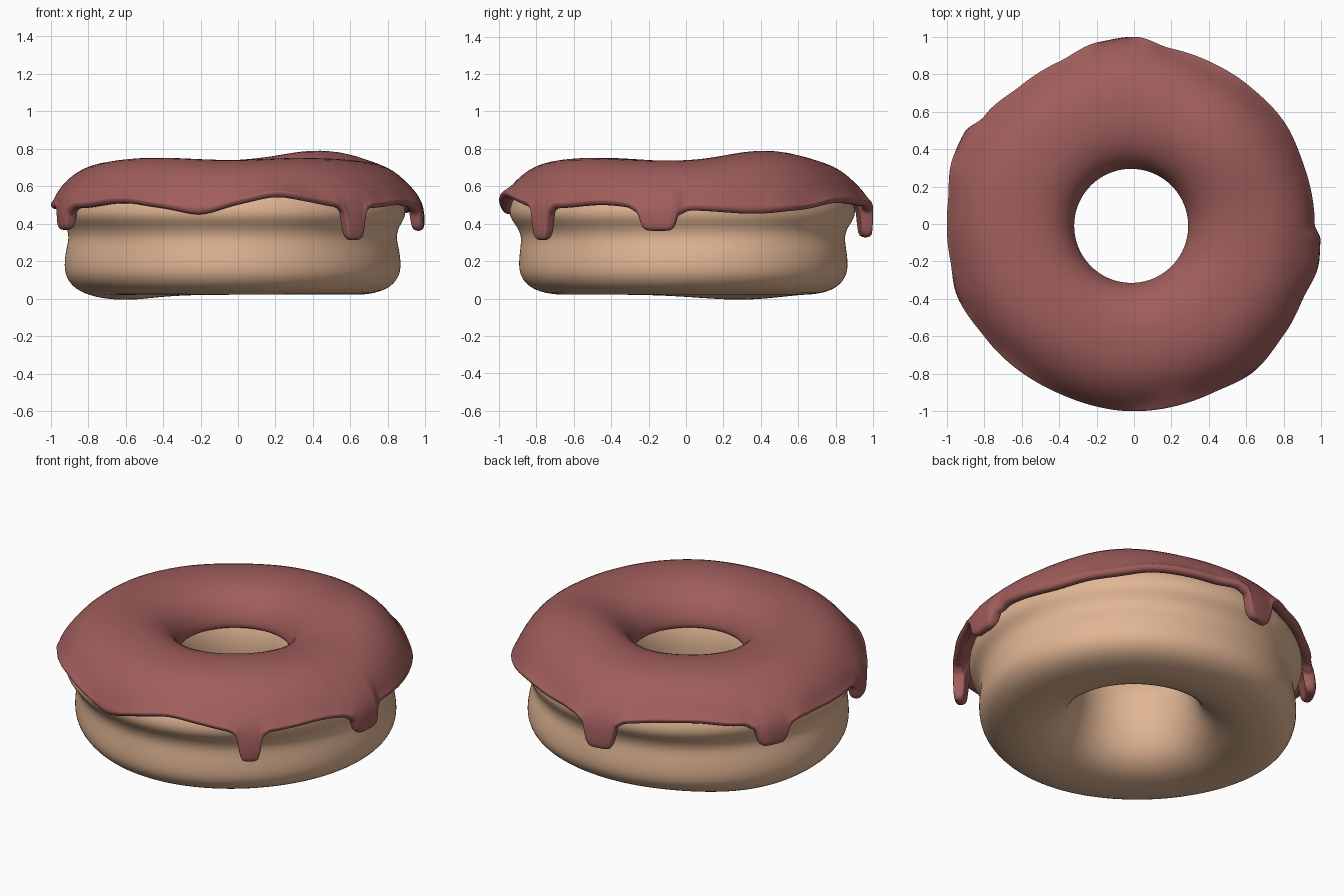
import bpy, bmesh, math

if "Cube" in bpy.data.objects:
    bpy.data.objects.remove(bpy.data.objects["Cube"])


def ring(table, deg):
    """Smooth periodic interpolation of (degrees, value) control points."""
    deg %= 360
    pts = table + [(table[0][0] + 360, table[0][1])]
    for (a, va), (b, vb) in zip(pts, pts[1:]):
        if a <= deg <= b:
            t = (deg - a) / (b - a)
            t = t * t * (3 - 2 * t)
            return va + (vb - va) * t
    return table[0][1]


def soft_ring(table, deg, spread):
    """Same, averaged over neighbouring angles."""
    return sum(ring(table, deg + spread * k / 4) for k in range(-4, 5)) / 9


def bell(deg, centre, width):
    d = (deg - centre + 180) % 360 - 180
    return math.exp(-(d / width) ** 2)


def material(name, rgb):
    m = bpy.data.materials.new(name)
    m.diffuse_color = (*rgb, 1)
    m.use_nodes = True
    m.node_tree.nodes["Principled BSDF"].inputs["Base Color"].default_value = m.diffuse_color
    return m


def swept(name, section, columns, levels, mat):
    """Closed ring whose cross-section (r, z) changes with the angle."""
    bm = bmesh.new()
    rows = []
    for i in range(columns):
        deg = 360 * i / columns
        c, s = math.cos(math.radians(deg)), math.sin(math.radians(deg))
        rows.append([bm.verts.new((r * c, r * s, z)) for r, z in section(deg)])
    for a, b in zip(rows, rows[1:] + rows[:1]):
        n = len(a)
        for j in range(n):
            bm.faces.new((a[j], b[j], b[(j + 1) % n], a[(j + 1) % n]))
    bmesh.ops.recalc_face_normals(bm, faces=bm.faces)
    for f in bm.faces:
        f.smooth = True
    me = bpy.data.meshes.new(name)
    bm.to_mesh(me)
    bm.free()
    me.materials.append(mat)
    ob = bpy.data.objects.new(name, me)
    bpy.context.collection.objects.link(ob)
    sub = ob.modifiers.new("smooth", 'SUBSURF')
    sub.levels = sub.render_levels = levels
    return ob


def hole_radius(deg):
    a = math.radians(deg)
    return 0.30 - 0.015 * math.cos(a) - 0.01 * math.sin(a)


# Dough: pinched waist between a lower and an upper bulge, slightly lopsided
DOUGH = [(.312, .40), (.33, .25), (.39, .11), (.50, .037), (.64, .016), (.76, .027),
         (.85, .06), (.902, .125), (.905, .20), (.893, .27), (.876, .33), (.89, .385),
         (.922, .43), (.927, .49), (.885, .57), (.80, .64), (.60, .70), (.42, .64),
         (.335, .54)]
LOWER = [(0, .865), (35, .885), (90, .855), (135, .89), (180, .94), (225, .885),
         (270, .90), (315, .85)]


def dough_section(deg):
    a = math.radians(deg)
    rin = hole_radius(deg)
    upper = 0.925 - 0.03 * math.cos(a) - 0.02 * math.sin(a)
    lower = soft_ring(LOWER, deg, 25) + .022
    sag = 0.03 * bell(deg, 155, 28)
    pts = []
    for r, z in DOUGH:
        w = min(1, max(0, (z - .25) / .18))
        rout = lower + (upper - lower) * w
        pts.append((rin + (r - .3) / .625 * (rout - rin), z - sag * max(0, 1 - z / .2)))
    return pts


# Icing: outline radius, crown height, and lower edge around the ring
OUTLINE = [(0, .965), (20, .96), (34, .97), (51, .96), (65, .957), (78, .958), (90, 1.0),
           (101, .99), (115, .955), (129, .955), (144, .985), (152, 1.03), (160, 1.03),
           (174, 1.0), (191, 1.0), (202, 1.02), (218, 1.0), (246, .99), (270, 1.0),
           (295, .995), (309, 1.015), (324, .995), (336, .987), (347, 1.01), (355, 1.0)]
CROWN = [(0, .733), (43, .803), (90, .737), (180, .73), (225, .757), (270, .737),
         (300, .757), (330, .745)]
EDGE = [(0, .47), (24, .45), (40, .47), (58, .51), (90, .49), (125, .52), (145, .49),
        (180, .475), (212, .48), (232, .51), (246, .48), (258, .44), (270, .50),
        (282, .545), (295, .51), (303, .48), (316, .48), (333, .50), (345, .48)]
# Drips: angle, half width in degrees, lowest z
DRIPS = [(-51.2, 3.8, .31), (-8.7, 6, .36), (95.5, 5.5, .325), (153.5, 5.5, .365),
         (201, 5, .365)]


def edge_height(deg):
    z = soft_ring(EDGE, deg, 5)
    for centre, half, low in DRIPS:
        u = abs((deg - centre + 180) % 360 - 180) / half
        if u < 1:
            z = z - .03 + (low - z + .03) * math.sqrt(1 - u ** 5)
        else:
            z -= .03 * math.exp(-((u - 1) / .4) ** 2)
    return z


def icing_section(deg):
    rin, R = hole_radius(deg), ring(OUTLINE, deg)
    soft = soft_ring(OUTLINE, deg, 18)
    T, e = soft_ring(CROWN, deg, 18), edge_height(deg)
    top = [(.03, .515), (0, .53), (.008, .575), (.06, .65), (.16, .705), (.29, .738),
           (.42, .746), (.55, .742), (.67, .725), (.78, .688), (.87, .635)]
    pts = [(rin + s * (soft - rin), z + (T - .745) * math.sin(math.pi * s)) for s, z in top]
    z1, z2 = max(.573, e + .06), max(.51, e + .04)
    pts += [((R + soft) / 2 - .04, z1), (R - .01, z2), (R, (z2 + e + .025) / 2),
            (R, e + .025), (R - .008, e + .006), (R - .03, e), (R - .055, e + .006),
            (R - .063, e + .028), (R - .07, max(.53, e + .04))]
    pts += [(rin + s * (soft - rin), z) for s, z in [(.78, .58), (.4, .67), (.12, .58)]]
    return pts


swept("dough", dough_section, 96, 2, material("baked dough", (.76, .47, .30)))
swept("icing", icing_section, 540, 1, material("chocolate pink icing", (.35, .112, .107)))
